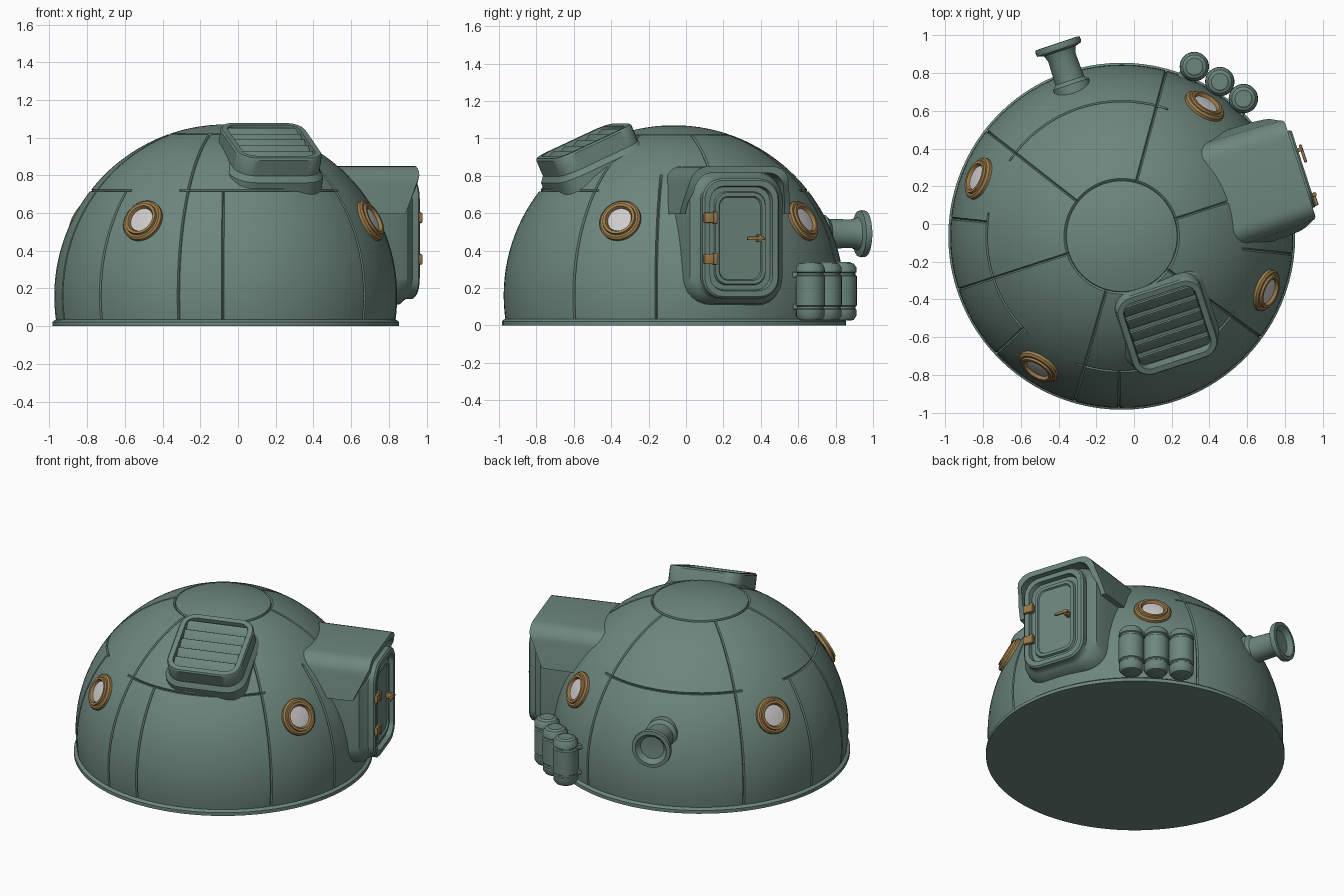
import bpy, bmesh
from math import sin, cos, radians, degrees, asin, acos, pi, sqrt
from mathutils import Matrix, Vector

if "Cube" in bpy.data.objects:
    bpy.data.objects.remove(bpy.data.objects["Cube"])

CX = CY = -0.065      # dome axis
CZ, R = 0.16, 0.91    # dome sphere


def material(name, rgb):
    m = bpy.data.materials.new(name)
    m.use_nodes = True
    m.diffuse_color = (*rgb, 1)
    m.node_tree.nodes["Principled BSDF"].inputs["Base Color"].default_value = (*rgb, 1)
    return m


GREEN = material("grey green paint", (0.15, 0.24, 0.205))
BRASS = material("brass", (0.33, 0.20, 0.07))
GLASS = material("pale glass", (0.62, 0.60, 0.60))


def frame(origin, azimuth, elevation=0):
    """Local X runs sideways, Y up the face, Z outward."""
    a, e = radians(azimuth), radians(elevation)
    n = Vector((cos(e) * cos(a), cos(e) * sin(a), sin(e)))
    t = Vector((-sin(a), cos(a), 0))
    m = Matrix((t, n.cross(t), n)).transposed().to_4x4()
    return Matrix.Translation(origin) @ m


def finish(name, bm, mat, matrix=Matrix(), angle=35):
    bm.transform(matrix)
    bmesh.ops.recalc_face_normals(bm, faces=bm.faces)
    me = bpy.data.meshes.new(name)
    bm.to_mesh(me)
    bm.free()
    me.materials.append(mat)
    me.shade_smooth()
    me.set_sharp_from_angle(angle=radians(angle))
    ob = bpy.data.objects.new(name, me)
    bpy.context.collection.objects.link(ob)
    return ob


def skin(bm, rings, closed=False):
    """Join equal point rings with quads and cap the ends."""
    vs = [[bm.verts.new(p) for p in ring] for ring in rings]
    n = len(vs[0])
    pairs = list(zip(vs, vs[1:])) + ([(vs[-1], vs[0])] if closed else [])
    for a, b in pairs:
        for i in range(n):
            j = (i + 1) % n
            bm.faces.new((a[i], a[j], b[j], b[i]))
    if not closed:
        bm.faces.new(vs[0])
        bm.faces.new(vs[-1])


def lathe(name, profile, mat, matrix, sides=40):
    bm = bmesh.new()
    turn = [2 * pi * i / sides for i in range(sides)]
    skin(bm, [[(r * cos(a), r * sin(a), d) for a in turn] for r, d in profile])
    return finish(name, bm, mat, matrix)


def rounded(w, h, r, d, steps=7):
    pts = []
    for k, (sx, sy) in enumerate(((1, 1), (-1, 1), (-1, -1), (1, -1))):
        for i in range(steps):
            a = pi / 2 * (k + i / (steps - 1))
            pts.append((sx * (w / 2 - r) + r * cos(a), sy * (h / 2 - r) + r * sin(a), d))
    return pts


def loft(name, sections, mat, matrix):
    """Sections are depth, width, height, corner radius."""
    bm = bmesh.new()
    skin(bm, [rounded(w, h, r, d) for d, w, h, r in sections])
    return finish(name, bm, mat, matrix)


def box(name, size, place, mat, matrix, tilt=0, bevel=0.006):
    bm = bmesh.new()
    bmesh.ops.create_cube(bm, size=1)
    bm.transform(Matrix.Diagonal((*size, 1)))
    bmesh.ops.bevel(bm, geom=bm.edges[:], offset=bevel, segments=2, affect='EDGES', profile=0.5)
    local = Matrix.Translation(place) @ Matrix.Rotation(radians(tilt), 4, 'X')
    return finish(name, bm, mat, matrix @ local)


# Dome skin: a polar grid with extra lines at each seam, sunk into grooves
CAP, RING, FOOT = degrees(asin(0.3 / R)), 52, 98
LONG = (-106, -36, 75, 142, 198)
SEAMS = {a: (CAP, FOOT) for a in LONG}
SEAMS.update({18: (CAP, RING), -91: (RING, FOOT), -6: (48, FOOT), 174: (RING, FOOT), 223: (RING, FOOT)})
BANDS = ((-106, -36), (75, 142), (174, 223))
GROOVE, DEPTH = 0.007, 0.011


def inside(a, lo, hi):
    return (a - lo) % 360 <= hi - lo


columns = []
for a in range(-106, 254, 4):
    if all(abs((a - s + 180) % 360 - 180) > 1.4 for s in SEAMS):
        columns.append((a, 0))
for s in SEAMS:
    columns += [(s if s < 254 else s - 360, k) for k in (-1, 0, 1)]
columns.sort()
g = degrees(GROOVE / R)
rows = [t for t in range(3, 98, 3) if min(abs(t - CAP), abs(t - RING)) > 1.2]
rows = sorted(rows + [c + k * g for c in (CAP, RING) for k in (-1, 0, 1)] + [FOOT])

rings = []
for th in rows:
    ring = []
    for a, k in columns:
        on_seam = a in SEAMS and k == 0 and SEAMS[a][0] <= th <= SEAMS[a][1]
        on_band = th == RING and any(inside(a, *b) for b in BANDS)
        r = R - DEPTH * (on_seam or on_band or th == CAP)
        flat = r * sin(radians(th))
        az = radians(a) + k * min(GROOVE / flat, 0.03)
        ring.append((CX + flat * cos(az), CY + flat * sin(az), CZ + r * cos(radians(th))))
    rings.append(ring)
bm = bmesh.new()
skin(bm, rings)
finish("dome", bm, GREEN, angle=28)

# Base plate
lathe("base_plate", [(0.92, 0), (0.92, 0.022), (0.905, 0.034), (0.88, 0.036)], GREEN,
      Matrix.Translation((CX, CY, 0)), 96)

# Four round portholes
for i, az in enumerate((158, 237.5, -20.5, 57.5), 1):
    el = 26
    a, e = radians(az), radians(el)
    m = frame((CX + R * cos(e) * cos(a), CY + R * cos(e) * sin(a), CZ + R * sin(e)), az, el)
    lathe(f"porthole_rim_{i}", [(0.115, -0.03), (0.115, 0.008), (0.105, 0.018), (0.093, 0.018),
          (0.09, 0.03), (0.075, 0.03), (0.066, 0.012), (0.06, -0.02)], BRASS, m)
    lathe(f"porthole_glass_{i}", [(0.07, 0.004), (0.066, 0.014), (0.03, 0.018)], GLASS, m)

# Roof vent with slanted slats
m = frame((0.177, -0.55, 0.985), -72, 66)
loft("vent_housing", [(-0.3, 0.52, 0.52, 0.12), (-0.13, 0.52, 0.52, 0.12), (-0.1, 0.475, 0.475, 0.1),
     (-0.01, 0.475, 0.475, 0.1), (0, 0.46, 0.46, 0.09), (0, 0.4, 0.4, 0.06), (-0.06, 0.39, 0.39, 0.06)], GREEN, m)
for i in range(5):
    box(f"vent_slat_{i + 1}", (0.39, 0.075, 0.012), (0, -0.15 + i * 0.075, -0.03), GREEN, m, 28, 0.003)

# Exhaust pipe with a flared, hollow flange
lathe("exhaust_pipe", [(0.1, 0.78), (0.1, 0.85), (0.08, 0.87), (0.076, 1.0), (0.088, 1.035), (0.123, 1.045),
      (0.126, 1.06), (0.123, 1.078), (0.1, 1.08), (0.075, 1.05), (0.02, 1.045)], GREEN,
      frame((CX, CY, 0.49), 108.5))

# Three gas tanks with brackets to the dome
TANK = [(0.045, 0.025), (0.062, 0.03), (0.076, 0.05), (0.076, 0.085), (0.07, 0.09), (0.07, 0.1),
        (0.078, 0.105), (0.078, 0.265), (0.07, 0.27), (0.07, 0.28), (0.078, 0.285), (0.076, 0.31),
        (0.062, 0.33), (0.05, 0.333), (0.045, 0.338)]
for i, (x, y) in enumerate(((0.32, 0.835), (0.455, 0.755), (0.58, 0.665)), 1):
    lathe(f"tank_{i}", TANK, GREEN, Matrix.Translation((x, y, 0)), 28)
    for z, level in ((0.1, "lower"), (0.27, "upper")):
        box(f"tank_bracket_{level}_{i}", (0.1, 0.03, 0.16), (0, 0, -0.08), GREEN, frame((x, y, z), 57))

# Door housing, raised frame and sunken door in one lofted form
AZ, SIDE = radians(18), 0.045
m = frame((CX - SIDE * sin(AZ), CY + SIDE * cos(AZ), 0.465), 18)
loft("door_housing", [(0.5, 0.6, 0.72, 0.14), (0.86, 0.56, 0.72, 0.14), (0.94, 0.52, 0.7, 0.14),
     (0.965, 0.46, 0.66, 0.12), (0.985, 0.43, 0.64, 0.11), (1.02, 0.43, 0.64, 0.11), (1.03, 0.41, 0.62, 0.1),
     (1.03, 0.35, 0.56, 0.08), (1.0, 0.34, 0.55, 0.08), (1.0, 0.29, 0.5, 0.07), (1.015, 0.28, 0.49, 0.07),
     (1.015, 0.24, 0.45, 0.05), (1.005, 0.23, 0.44, 0.05)], GREEN, m)

# Visor arching over the door, its sides swept back
arch = [(-0.31, 0.13), (-0.3, 0.2)]
for i in range(7):
    a = pi - pi / 2 * i / 6
    arch.append((-0.18 + 0.1 * cos(a), 0.285 + 0.1 * sin(a)))
arch += [(-x, y) for x, y in reversed(arch)]
strip = []
for x, y in arch:
    front = 1.01 - 0.45 * max(0, 0.34 - y)
    ix, iy = x * 0.9, y - 0.035 * (y > 0.2)
    strip.append([(x * 1.04, y, 0.5), (x * 1.02, y, 0.85), (x, y, front), (ix, iy, front), (ix, iy, 0.5)])
bm = bmesh.new()
skin(bm, strip)
finish("door_visor", bm, GREEN, m, 40)

# Brass hinges and latch handle
for y, level in ((0.11, "upper"), (-0.11, "lower")):
    box(f"door_hinge_{level}", (0.07, 0.055, 0.03), (-0.175, y, 1.03), BRASS, m)
    box(f"hinge_pin_{level}", (0.022, 0.065, 0.03), (-0.15, y, 1.036), BRASS, m)
box("handle_bar", (0.1, 0.018, 0.016), (0.075, 0, 1.05), BRASS, m)
box("handle_post", (0.02, 0.04, 0.06), (0.1, 0, 1.025), BRASS, m)
